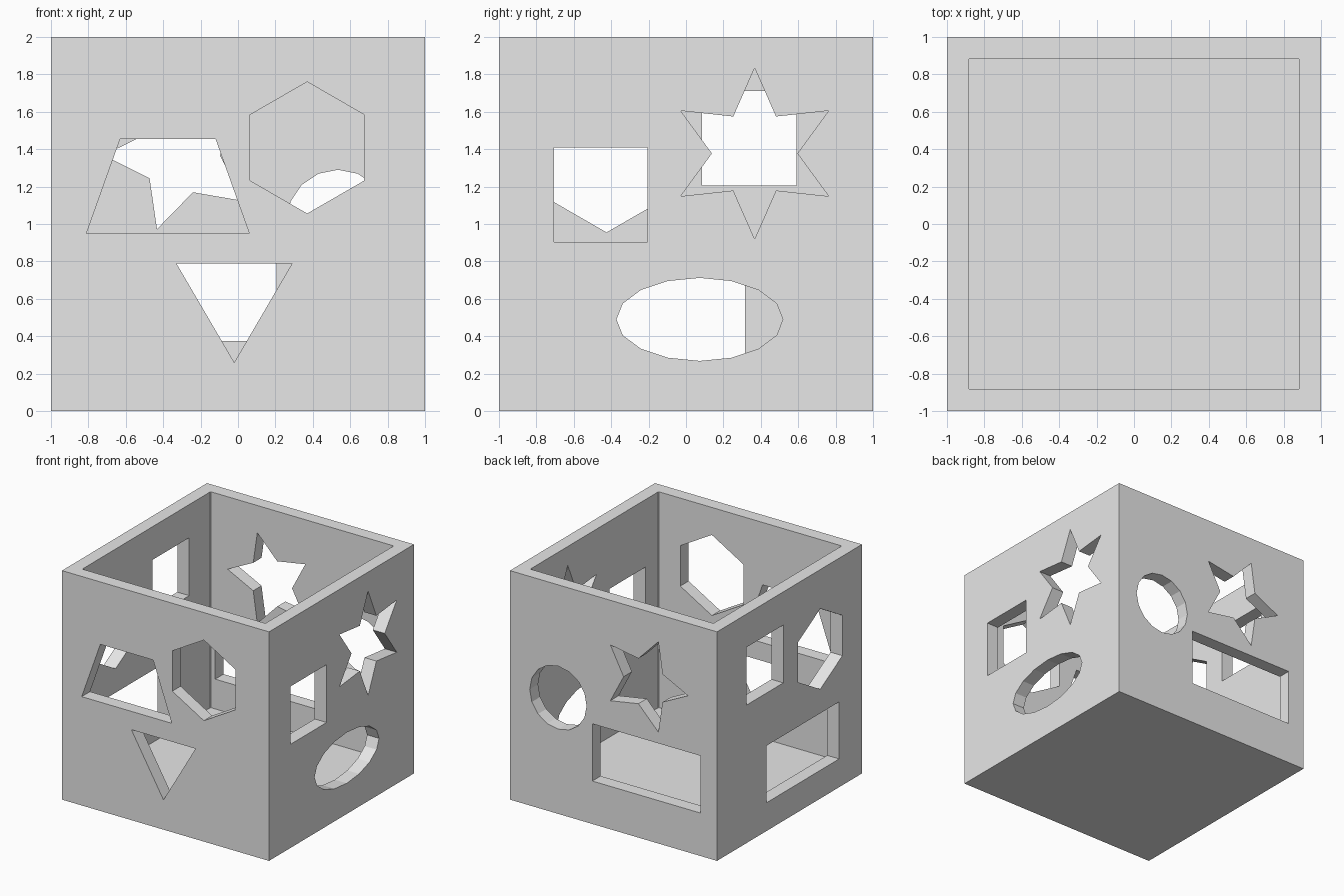
import bpy
import bmesh
from math import cos, sin, radians
from mathutils import Matrix

if "Cube" in bpy.data.objects:
    bpy.data.objects.remove(bpy.data.objects["Cube"], do_unlink=True)

WALL = 0.115      # wall and floor thickness
INNER = 1 - WALL


# Flat outlines, as (across, up) points
def ring(cx, cz, n, rx, rz=None, start=0):
    rz = rz or rx
    angles = [radians(start + 360 * i / n) for i in range(n)]
    return [(cx + rx * cos(a), cz + rz * sin(a)) for a in angles]


def star(cx, cz, tips, radius, start):
    outer = ring(cx, cz, tips, radius, start=start)
    inner = ring(cx, cz, tips, radius / 2, start=start + 180 / tips)
    return [p for pair in zip(outer, inner) for p in pair]


def rect(a0, z0, a1, z1):
    return [(a0, z0), (a1, z0), (a1, z1), (a0, z1)]


def add_prism(bm, points, place):
    """Extrude an outline between two placed copies of it."""
    near, far = ([bm.verts.new(place(a, b, t)) for a, b in points] for t in (0, 1))
    bm.faces.new(near)
    bm.faces.new(far)
    for i in range(len(points)):
        j = (i + 1) % len(points)
        bm.faces.new((near[i], near[j], far[j], far[i]))


def finish(bm, name):
    bmesh.ops.recalc_face_normals(bm, faces=bm.faces)
    mesh = bpy.data.meshes.new(name)
    bm.to_mesh(mesh)
    bm.free()
    obj = bpy.data.objects.new(name, mesh)
    bpy.context.collection.objects.link(obj)
    return obj


# Shape holes in each wall
holes = {
    "front": [
        [(-0.81, 0.95), (0.06, 0.95), (-0.12, 1.455), (-0.63, 1.455)],
        ring(0.37, 1.408, 6, 0.352, start=90),
        [(-0.33, 0.79), (-0.02, 0.26), (0.29, 0.79)],
    ],
    "right": [
        rect(-0.705, 0.905, -0.205, 1.41),
        star(0.367, 1.377, 6, 0.457, 90),
        ring(0.073, 0.49, 16, 0.445, 0.222),
    ],
    "back": [
        rect(-0.84, 0.375, 0.205, 0.875),
        star(-0.305, 1.367, 5, 0.415, 180),
        ring(0.535, 1.015, 16, 0.275),
    ],
    "left": [
        rect(0.085, 1.205, 0.59, 1.71),
        ring(-0.425, 1.307, 6, 0.352, start=90),
        rect(-0.685, 0.247, 0.315, 0.745),
    ],
}


def depth(t):
    return 0.82 + 0.28 * t


placers = {
    "front": lambda a, z, t: (a, -depth(t), z),
    "back": lambda a, z, t: (a, depth(t), z),
    "right": lambda a, z, t: (depth(t), a, z),
    "left": lambda a, z, t: (-depth(t), a, z),
}

bm = bmesh.new()
for wall, outlines in holes.items():
    for outline in outlines:
        add_prism(bm, outline, placers[wall])
hole_cutter = finish(bm, "hole_cutter")

# Cavity with tiny chamfers on its corners
e, c = INNER, INNER - 0.006
cavity = [(e, -c), (e, c), (c, e), (-c, e), (-e, c), (-e, -c), (-c, -e), (c, -e)]
bm = bmesh.new()
add_prism(bm, cavity, lambda x, y, t: (x, y, WALL + 2 * t))
cavity_cutter = finish(bm, "cavity_cutter")

# Solid block, hollowed and pierced
bm = bmesh.new()
bmesh.ops.create_cube(bm, size=2, matrix=Matrix.Translation((0, 0, 1)))
box = finish(bm, "open_box")
for cutter in (cavity_cutter, hole_cutter):
    cutter.hide_render = True
    mod = box.modifiers.new(cutter.name, "BOOLEAN")
    mod.operation = "DIFFERENCE"
    mod.solver = "EXACT"
    mod.object = cutter

# Bake the cuts and drop the cutters
bpy.context.view_layer.update()
graph = bpy.context.evaluated_depsgraph_get()
cut_mesh = bpy.data.meshes.new_from_object(box.evaluated_get(graph))
box.modifiers.clear()
box.data = cut_mesh
for cutter in (cavity_cutter, hole_cutter):
    bpy.data.objects.remove(cutter, do_unlink=True)

# Plain grey finish
grey = bpy.data.materials.new("light_grey")
grey.use_nodes = True
colour = (0.8, 0.8, 0.8, 1)
grey.diffuse_color = colour
grey.node_tree.nodes["Principled BSDF"].inputs["Base Color"].default_value = colour
box.data.materials.clear()
box.data.materials.append(grey)
